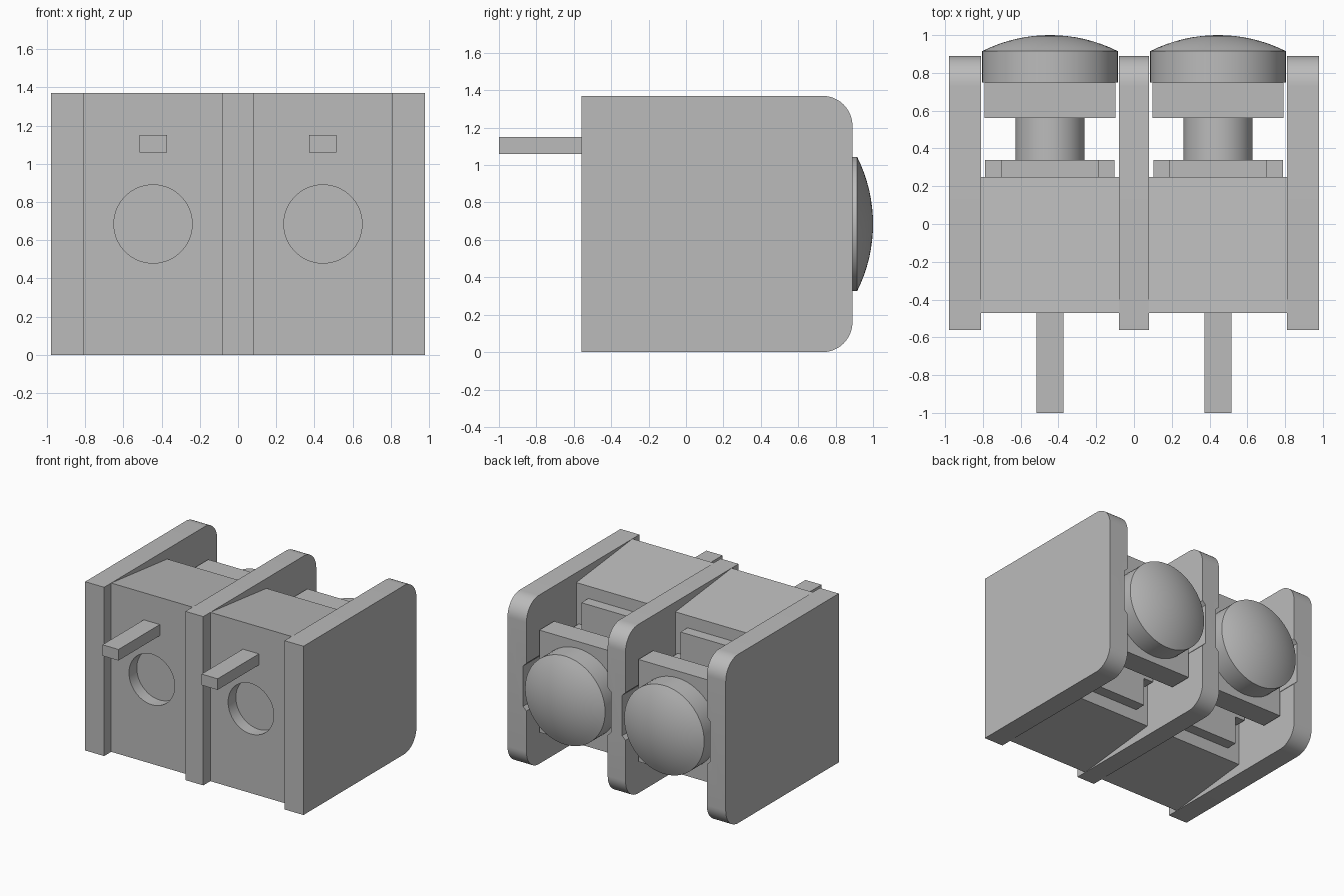
import bpy, bmesh, math
from mathutils import Matrix, Vector

cube = bpy.data.objects.get("Cube")
if cube:
    bpy.data.objects.remove(cube, do_unlink=True)

grey = bpy.data.materials.new("plain_grey")
grey.use_nodes = True
grey.diffuse_color = (0.5, 0.5, 0.5, 1)
grey.node_tree.nodes["Principled BSDF"].inputs["Base Color"].default_value = (0.5, 0.5, 0.5, 1)

MID_Z = 0.685
TOP = 1.37


def finish(name, bm, smooth=False):
    bmesh.ops.recalc_face_normals(bm, faces=bm.faces)
    mesh = bpy.data.meshes.new(name)
    bm.to_mesh(mesh)
    bm.free()
    mesh.materials.append(grey)
    obj = bpy.data.objects.new(name, mesh)
    bpy.context.collection.objects.link(obj)
    if smooth:
        bpy.ops.object.select_all(action="DESELECT")
        obj.select_set(True)
        bpy.context.view_layer.objects.active = obj
        bpy.ops.object.shade_smooth_by_angle(angle=math.radians(30))
    return obj


def prism(name, points, depth, smooth=False):
    """Extrude a closed outline by the depth vector."""
    bm = bmesh.new()
    face = bm.faces.new([bm.verts.new(p) for p in points])
    new = bmesh.ops.extrude_face_region(bm, geom=[face])["geom"]
    bmesh.ops.translate(bm, vec=depth, verts=[v for v in new if isinstance(v, bmesh.types.BMVert)])
    return finish(name, bm, smooth)


def box(name, x, y, z):
    outline = [(x[0], y[0], z[0]), (x[1], y[0], z[0]), (x[1], y[0], z[1]), (x[0], y[0], z[1])]
    return prism(name, outline, (0, y[1] - y[0], 0))


def lathe(name, cx, profile, steps=64, smooth=True):
    """Turn (radius, y) points about a front-to-back axis."""
    bm = bmesh.new()
    verts = [bm.verts.new((cx + r, y, MID_Z)) for r, y in profile]
    edges = [bm.edges.new(pair) for pair in zip(verts, verts[1:])]
    bmesh.ops.spin(bm, geom=verts + edges, cent=(cx, 0, MID_Z), axis=(0, 1, 0),
                   angle=math.tau, steps=steps, use_merge=True)
    bmesh.ops.remove_doubles(bm, verts=bm.verts, dist=0.0001)
    return finish(name, bm, smooth)


def cut(obj, cutter):
    mod = obj.modifiers.new("cut", "BOOLEAN")
    mod.operation = "DIFFERENCE"
    mod.solver = "EXACT"
    mod.object = cutter
    bpy.context.view_layer.objects.active = obj
    bpy.ops.object.modifier_apply(modifier=mod.name)
    bpy.data.objects.remove(cutter, do_unlink=True)


# Partition walls with rounded rear corners
def partition(name, x0, x1):
    r = 0.16
    outline = [(x0, -0.56, TOP), (x0, -0.56, 0)]
    for cz, start in ((r, -90), (TOP - r, 0)):
        for i in range(13):
            a = math.radians(start + i * 7.5)
            outline.append((x0, 0.89 - r + r * math.cos(a), cz + r * math.sin(a)))
    return prism(name, outline, (x1 - x0, 0, 0), True)


walls = {"right_partition": (-0.98, -0.81), "middle_partition": (-0.08, 0.08),
         "left_partition": (0.81, 0.98)}
walls = {name: partition(name, *span) for name, span in walls.items()}

for side, cx in (("right", -0.445), ("left", 0.445)):
    # Clearance recess for the screw in both neighbouring walls
    for name in (side + "_partition", "middle_partition"):
        r = 0.395 / math.cos(math.pi / 8)
        ring = [math.pi / 8 + i * math.pi / 4 for i in range(8)]
        cutter = prism("recess_cutter", [(cx + r * math.cos(a), 0.56, MID_Z + r * math.sin(a))
                                         for a in ring], (0, 0.5, 0))
        cut(walls[name], cutter)

    # Body block tapering to the rear, with a round blind hole in front
    outline = [(cx - 0.365, -0.47, 0), (cx - 0.365, 0.25, 0.08),
               (cx - 0.365, 0.25, TOP - 0.08), (cx - 0.365, -0.47, TOP)]
    body = prism(side + "_body", outline, (0.73, 0, 0))
    cut(body, lathe("hole_cutter", cx, [(0, -0.6), (0.205, -0.6), (0.205, -0.37), (0, -0.37)]))

    # Front pin
    box(side + "_pin", (cx - 0.072, cx + 0.072), (-1, -0.46), (1.06, 1.15))

    # Stepped contact plate behind the body
    outline = []
    for sx, sz in ((1, 1), (-1, 1), (-1, -1), (1, -1)):
        corner = [(0.343, 0.275), (0.257, 0.275), (0.257, 0.505)]
        if sx * sz < 0:
            corner.reverse()
        outline += [(cx + sx * x, 0.25, MID_Z + sz * z) for x, z in corner]
    prism(side + "_contact_plate", outline, (0, 0.09, 0))

    # Screw shaft, clamp plate and domed head
    lathe(side + "_screw_shaft", cx, [(0, 0.33), (0.183, 0.33), (0.183, 0.57), (0, 0.57)])
    box(side + "_clamp_plate", (cx - 0.347, cx + 0.347), (0.56, 0.75), (MID_Z - 0.415, MID_Z + 0.415))
    radius, rise = 0.359, 0.085
    sphere = (radius ** 2 + rise ** 2) / (2 * rise)
    dome = [(radius * (1 - i / 8), 1 - sphere + math.sqrt(sphere ** 2 - (radius * (1 - i / 8)) ** 2))
            for i in range(9)]
    lathe(side + "_screw_head", cx, [(0, 0.75), (radius, 0.75)] + dome)
